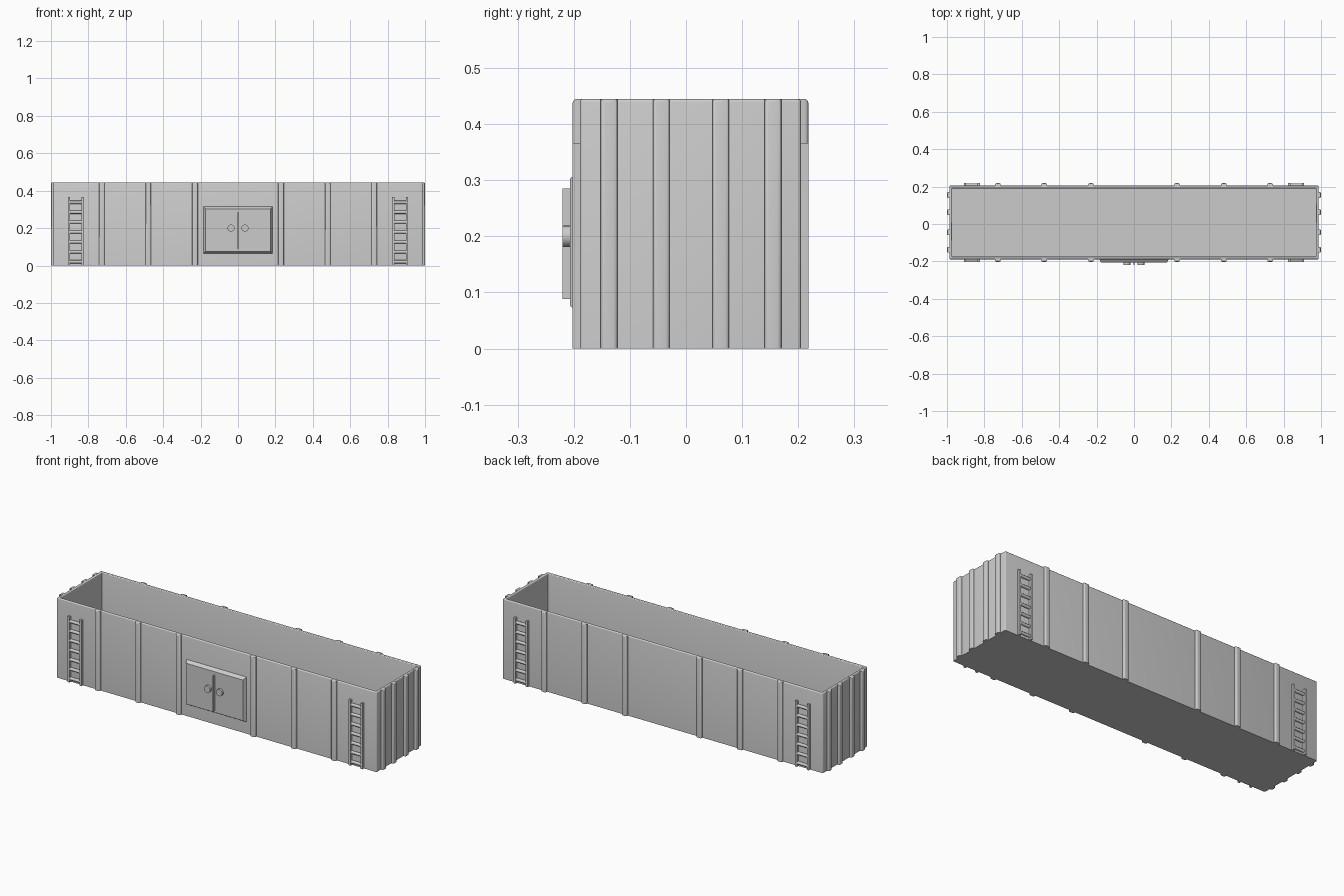
import bpy, bmesh
from math import radians
from mathutils import Matrix

default = bpy.data.objects.get("Cube")
if default:
    bpy.data.objects.remove(default, do_unlink=True)

grey = bpy.data.materials.new("plain grey")
grey.use_nodes = True
grey.diffuse_color = (0.6, 0.6, 0.6, 1)
grey.node_tree.nodes["Principled BSDF"].inputs["Base Color"].default_value = (0.6, 0.6, 0.6, 1)

# Body extents
X, Y, H = 0.987, 0.197, 0.445
CY = 0.008          # body sits slightly back because of the door
OUT = 0.013         # how far ribs and ladders stand out
WALL = 0.02


def finish(name, bm):
    bmesh.ops.recalc_face_normals(bm, faces=bm.faces)
    mesh = bpy.data.meshes.new(name)
    bm.to_mesh(mesh)
    bm.free()
    mesh.materials.append(grey)
    ob = bpy.data.objects.new(name, mesh)
    bpy.context.collection.objects.link(ob)
    bpy.context.view_layer.objects.active = ob
    bpy.ops.object.select_all(action='DESELECT')
    ob.select_set(True)
    bpy.ops.object.shade_smooth_by_angle(angle=radians(35))
    return ob


def add_box(bm, lo, hi):
    size = [b - a for a, b in zip(lo, hi)]
    mid = [(a + b) / 2 for a, b in zip(lo, hi)]
    m = Matrix.Translation(mid) @ Matrix.Diagonal((*size, 1))
    return bmesh.ops.create_cube(bm, size=1, matrix=m)["verts"]


def place(ob, side, along):
    """Put a part built facing -y at the origin onto one wall."""
    angle, dist = {"front": (0, Y), "right": (90, X), "back": (180, Y), "left": (270, X)}[side]
    turn = Matrix.Rotation(radians(angle), 4, 'Z')
    if side in ("front", "back"):
        shift = Matrix.Translation((along, CY, 0))
    else:
        shift = Matrix.Translation((0, along, 0))
    ob.matrix_world = shift @ turn @ Matrix.Translation((0, -dist, 0))


# Open hollow body with softened corners and rim
bm = bmesh.new()
add_box(bm, (-X, CY - Y, 0), (X, CY + Y, H))
top = max(bm.faces, key=lambda f: f.calc_center_median().z)
bmesh.ops.inset_region(bm, faces=[top], thickness=WALL)
pit = bmesh.ops.extrude_face_region(bm, geom=[top])
bmesh.ops.delete(bm, geom=[top], context='FACES')
for v in [g for g in pit["geom"] if isinstance(g, bmesh.types.BMVert)]:
    v.co.z = WALL
soft = [e for e in bm.edges if all(v.co.z > H - 0.001 for v in e.verts) and len(e.link_faces) == 2
        and abs(e.calc_face_angle()) > 1]
soft += [e for e in bm.edges if abs(e.verts[0].co.z - e.verts[1].co.z) > 0.43
         and max(abs(e.verts[0].co.x), 0) > X - 0.001]
bmesh.ops.bevel(bm, geom=soft, offset=0.006, segments=3, profile=0.5, affect='EDGES')
finish("body", bm)


# Upright ribs with rounded outer edges
def rib(name, side, along):
    bm = bmesh.new()
    add_box(bm, (-0.015, -OUT, 0), (0.015, 0.004, H))
    edges = [e for e in bm.edges if all(v.co.y < 0 for v in e.verts)
             and any(v.co.z > 0.1 for v in e.verts)]
    bmesh.ops.bevel(bm, geom=edges, offset=0.007, segments=3, profile=0.5, affect='EDGES')
    place(finish(name, bm), side, along)


for side in ("front", "back"):
    for i, x in enumerate((0.23, 0.48, 0.728)):
        rib(f"{side}_rib_left_{i + 1}", side, x)
        rib(f"{side}_rib_right_{i + 1}", side, -x)
for side in ("left", "right"):
    for i, y in enumerate((-0.137, -0.044, 0.062, 0.155)):
        rib(f"{side}_end_rib_{i + 1}", side, y)


# Ladders: two flat rails and seven round rungs
def ladder(name, side, along):
    bm = bmesh.new()
    for s in (-1, 1):
        add_box(bm, (s * 0.037 - 0.006, -OUT, 0), (s * 0.037 + 0.006, 0.002, 0.366))
    for i in range(7):
        m = Matrix.Translation((0, -0.004, 0.02 + 0.053 * i)) @ Matrix.Rotation(radians(90), 4, 'Y')
        bmesh.ops.create_cone(bm, cap_ends=True, segments=12, radius1=0.0085, radius2=0.0085,
                              depth=0.07, matrix=m)
    place(finish(name, bm), side, along)


for side in ("front", "back"):
    ladder(f"{side}_ladder_left", side, 0.867)
    ladder(f"{side}_ladder_right", side, -0.867)

# Door: sloped panel, centre strip and two knobs
WALL_Y = CY - Y
bm = bmesh.new()
verts = add_box(bm, (-0.187, -0.207, 0.064), (0.187, WALL_Y + 0.002, 0.317))
for v in verts:
    if v.co.y < -0.2:
        v.co.x *= 0.935
        v.co.z += 0.012 if v.co.z < 0.2 else -0.014
finish("door_panel", bm)

bm = bmesh.new()
add_box(bm, (-0.004, -0.22, 0.088), (0.004, -0.2, 0.285))
finish("door_centre_strip", bm)

for s, label in ((1, "left"), (-1, "right")):
    bm = bmesh.new()
    m = Matrix.Translation((s * 0.037, -0.21, 0.2)) @ Matrix.Rotation(radians(90), 4, 'X')
    bmesh.ops.create_cone(bm, cap_ends=True, segments=24, radius1=0.019, radius2=0.019,
                          depth=0.02, matrix=m)
    finish(f"door_knob_{label}", bm)
